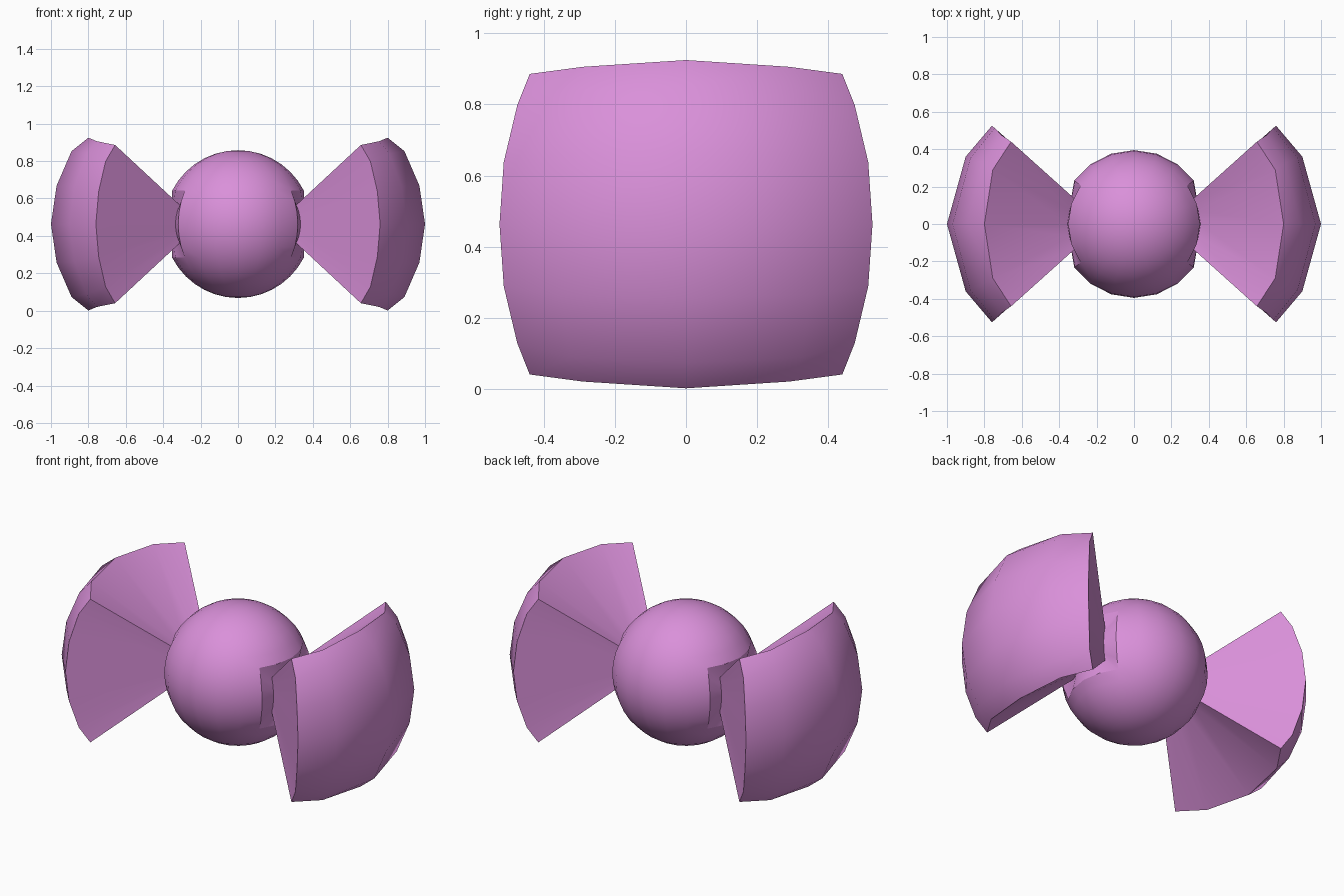
import bpy, bmesh
from math import radians, degrees, sin, cos, atan2, hypot

if "Cube" in bpy.data.objects:
    bpy.data.objects.remove(bpy.data.objects["Cube"])

R, CZ = 0.395, 0.463
mat = bpy.data.materials.new("orchid")
mat.diffuse_color = (0.70, 0.28, 0.70, 1)
mat.use_nodes = True
mat.node_tree.nodes["Principled BSDF"].inputs["Base Color"].default_value = mat.diffuse_color


def finish(bm, name):
    me = bpy.data.meshes.new(name)
    bm.to_mesh(me)
    bm.free()
    ob = bpy.data.objects.new(name, me)
    ob.location.z = CZ
    me.materials.append(mat)
    bpy.context.collection.objects.link(ob)
    bpy.ops.object.select_all(action='DESELECT')
    ob.select_set(True)
    bpy.context.view_layer.objects.active = ob
    bpy.ops.object.shade_smooth_by_angle(angle=radians(40))
    return ob


# Ball: 20 x 20 sphere with a socket opening on each side
bm = bmesh.new()
bmesh.ops.create_uvsphere(bm, u_segments=20, v_segments=20, radius=R)
hole = []
for f in bm.faces:
    c = f.calc_center_median()
    lon = degrees(atan2(abs(c.y), abs(c.x)))
    lat = degrees(atan2(abs(c.z), hypot(c.x, c.y)))
    if lon < 36 and lat < 27:
        hole.append(f)
bmesh.ops.delete(bm, geom=hole, context='FACES')
finish(bm, "ball")

# One quarter of the bulging outer face, by column (y) then row (z)
OUTER = [
    [(1.00, 0, 0), (0.97, 0, 0.205), (0.89, 0, 0.39), (0.80, 0, 0.462)],
    [(0.90, 0.36, 0), (0.875, 0.352, 0.20), (0.81, 0.325, 0.375), (0.755, 0.29, 0.443)],
    [(0.76, 0.525, 0), (0.745, 0.513, 0.175), (0.708, 0.475, 0.335), (0.657, 0.44, 0.423)],
]


def outer(u, v):
    x, y, z = OUTER[abs(u)][abs(v)]
    return x, (y if u > 0 else -y), (z if v > 0 else -z)


def socket(u, v):
    lon, lat = radians(18 * u), radians(9 * v)
    return R * cos(lat) * cos(lon), R * cos(lat) * sin(lon), R * sin(lat)


def neck(u, v):
    x, y, z = socket(u, v)
    return 0.312 + (x - 0.285) * 0.65, y * 0.63, z * 0.57


# Boundary loop of the patch
LOOP = ([(2, v) for v in range(-3, 3)] + [(u, 3) for u in range(2, -2, -1)]
        + [(-2, v) for v in range(3, -3, -1)] + [(u, -3) for u in range(-2, 2)])


def wing(side, name):
    bm = bmesh.new()

    def vert(p):
        return bm.verts.new((side * p[0], p[1], p[2]))

    def face(*vs):
        bm.faces.new(vs if side > 0 else vs[::-1])

    grid = {(u, v): vert(outer(u, v)) for u in range(-2, 3) for v in range(-3, 4)}
    for u in range(-2, 2):
        for v in range(-3, 3):
            face(grid[u, v], grid[u + 1, v], grid[u + 1, v + 1], grid[u, v + 1])
    # flared sides to the neck, then collar walls back out to the ball
    rings = [[vert(socket(*k)) for k in LOOP], [vert(neck(*k)) for k in LOOP],
             [grid[k] for k in LOOP]]
    n = len(LOOP)
    for a, b in zip(rings, rings[1:]):
        for i in range(n):
            j = (i + 1) % n
            face(a[i], a[j], b[j], b[i])
    return finish(bm, name)


wing(1, "right_wing")
wing(-1, "left_wing")
